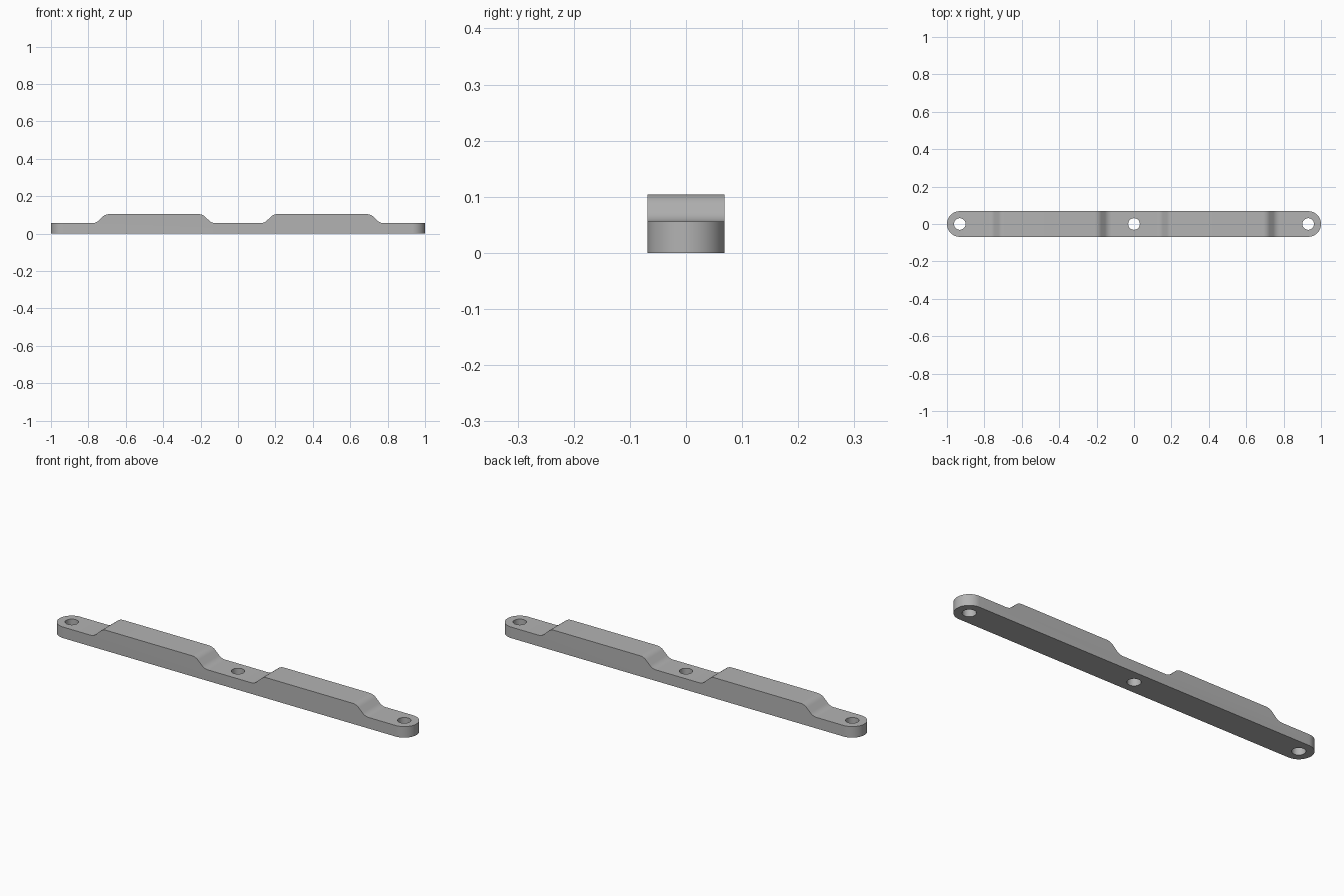
import bpy, bmesh
from math import sin, cos, pi, radians
from mathutils import Vector

cube = bpy.data.objects.get("Cube")
if cube:
    bpy.data.objects.remove(cube, do_unlink=True)

HALF_W = 0.0685          # half width and end radius
LOW, HIGH = 0.056, 0.104  # thin and raised heights
BEND = 0.05              # radius of the ramp bends
HOLE_R = 0.031
END_X = 1 - HALF_W

grey = bpy.data.materials.new("plain grey")
grey.use_nodes = True
colour = (0.45, 0.45, 0.45, 1)
grey.diffuse_color = colour
grey.node_tree.nodes["Principled BSDF"].inputs["Base Color"].default_value = colour


def prism(name, points, direction):
    """Closed outline swept along a direction."""
    bm = bmesh.new()
    face = bm.faces.new([bm.verts.new(p) for p in points])
    swept = bmesh.ops.extrude_face_region(bm, geom=[face])["geom"]
    bmesh.ops.translate(bm, vec=Vector(direction),
                        verts=[v for v in swept if isinstance(v, bmesh.types.BMVert)])
    bmesh.ops.recalc_face_normals(bm, faces=bm.faces)
    mesh = bpy.data.meshes.new(name)
    bm.to_mesh(mesh)
    bm.free()
    mesh.materials.append(grey)
    obj = bpy.data.objects.new(name, mesh)
    bpy.context.collection.objects.link(obj)
    return obj


def arc(cx, cy, r, start, end, steps):
    angles = [radians(start + (end - start) * i / steps) for i in range(steps + 1)]
    return [(cx + r * cos(a), cy + r * sin(a)) for a in angles]


def cut(obj, cutter, operation):
    mod = obj.modifiers.new(operation.lower(), 'BOOLEAN')
    mod.object, mod.operation, mod.solver = cutter, operation, 'EXACT'
    bpy.context.view_layer.objects.active = obj
    bpy.ops.object.modifier_apply(modifier=mod.name)
    bpy.data.objects.remove(cutter, do_unlink=True)


# Side profile: S-shaped ramps up and down around each raised pad
ramp = arc(0.12, LOW + BEND, BEND, -90, -45, 8) + arc(0.21, HIGH - BEND, BEND, 135, 90, 8)
pad = ramp + [(0.9 - x, z) for x, z in reversed(ramp)]
half = pad + [(1.1, LOW), (1.1, 0)]
profile = [(-x, z) for x, z in reversed(half)] + half
bar = prism("mounting_bar", [(x, -0.1, z) for x, z in profile], (0, 0.2, 0))

# Rounded ends
outline = arc(END_X, 0, HALF_W, -90, 90, 32) + arc(-END_X, 0, HALF_W, 90, 270, 32)
cut(bar, prism("end_trim", [(x, y, -0.1) for x, y in outline], (0, 0, 0.4)), 'INTERSECT')

# Screw holes
for x in (-END_X, 0, END_X):
    circle = arc(x, 0, HOLE_R, 0, 360, 40)[:-1]
    cut(bar, prism("hole_cutter", [(px, py, -0.1) for px, py in circle], (0, 0, 0.4)), 'DIFFERENCE')

bpy.ops.object.select_all(action='DESELECT')
bar.select_set(True)
bpy.context.view_layer.objects.active = bar
bpy.ops.object.shade_smooth_by_angle(angle=radians(30))
